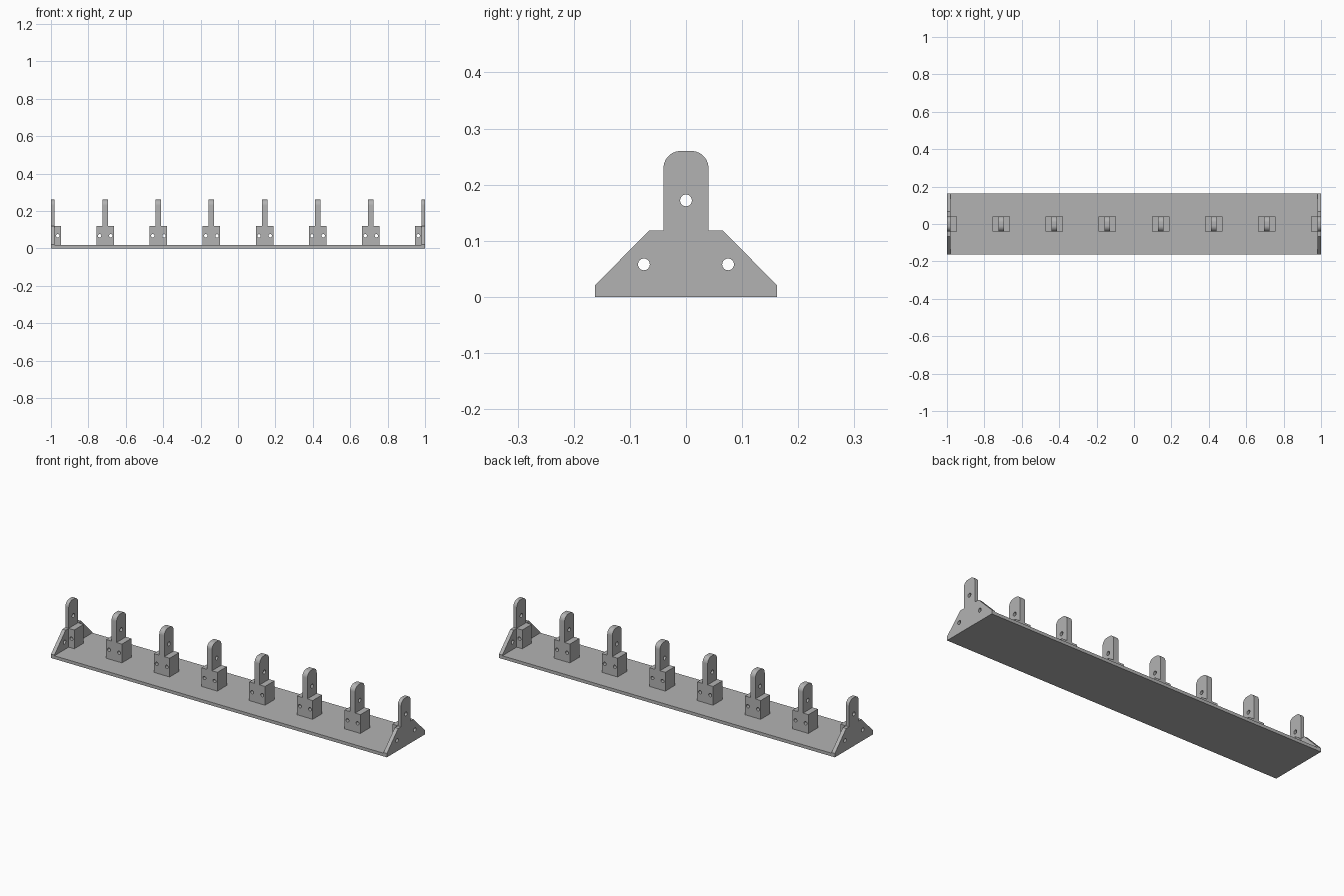
import bpy, bmesh, math
from mathutils import Matrix

if "Cube" in bpy.data.objects:
    bpy.data.objects.remove(bpy.data.objects["Cube"])

grey = bpy.data.materials.new("plain_grey")
grey.use_nodes = True
colour = (0.45, 0.45, 0.45, 1)
grey.diffuse_color = colour
grey.node_tree.nodes["Principled BSDF"].inputs["Base Color"].default_value = colour

HALF_Y = 0.162      # half depth of the base
BASE_Z = 0.017      # base thickness
BLOCK_Z = 0.118     # top of blocks and end plate shoulders
TOP_Z = 0.26
TAB_Y = 0.04        # half depth of tabs and blocks
CORNER = 0.03       # tab corner radius
HOLE = 0.0105
SPACING = 0.284
END_IN = 0.98       # inner face of the end plates

# Local profile axes to world: side profiles run along x, front ones along y
SIDE = Matrix(((0, 0, 1), (1, 0, 0), (0, 1, 0))).to_4x4()
FRONT = Matrix(((1, 0, 0), (0, 0, -1), (0, 1, 0))).to_4x4()


def arc(u, v, r, start, end, n):
    return [(u + r * math.cos(math.radians(start + (end - start) * i / n)),
             v + r * math.sin(math.radians(start + (end - start) * i / n)))
            for i in range(n + 1)]


def circle(u, v, r):
    return arc(u, v, r, 0, 360, 24)[:-1]


def extrude(name, loops, half, plane, offset):
    """Extrude an outline with holes both ways from its plane."""
    curve = bpy.data.curves.new(name, 'CURVE')
    curve.dimensions = '2D'
    curve.fill_mode = 'BOTH'
    curve.extrude = half
    for loop in loops:
        spline = curve.splines.new('POLY')
        spline.points.add(len(loop) - 1)
        for point, (u, v) in zip(spline.points, loop):
            point.co = (u, v, 0, 1)
        spline.use_cyclic_u = True
    temp = bpy.data.objects.new(name + "_curve", curve)
    bpy.context.collection.objects.link(temp)
    graph = bpy.context.evaluated_depsgraph_get()
    mesh = bpy.data.meshes.new_from_object(temp.evaluated_get(graph))
    bpy.data.objects.remove(temp)

    bm = bmesh.new()
    bm.from_mesh(mesh)
    bmesh.ops.remove_doubles(bm, verts=bm.verts, dist=1e-5)
    bm.transform(Matrix.Translation((offset, 0, 0)) @ plane)
    bmesh.ops.recalc_face_normals(bm, faces=bm.faces)
    bm.to_mesh(mesh)
    bm.free()
    mesh.materials.clear()
    mesh.materials.append(grey)
    mesh.shade_smooth()
    mesh.set_sharp_from_angle(angle=math.radians(30))
    obj = bpy.data.objects.new(name, mesh)
    bpy.context.collection.objects.link(obj)
    return obj


def rectangle(u0, u1, v0, v1):
    return [(u0, v0), (u1, v0), (u1, v1), (u0, v1)]


# Rounded tab outline, shared by tabs and end plates
flat = TAB_Y - CORNER
tab_top = (arc(flat, TOP_Z - CORNER, CORNER, 0, 90, 10)
           + arc(-flat, TOP_Z - CORNER, CORNER, 90, 180, 10))
tab = [(TAB_Y, BLOCK_Z)] + tab_top + [(-TAB_Y, BLOCK_Z)]
tab_hole = circle(0, 0.172, HOLE)

# Base
extrude("base_plate", [rectangle(-END_IN, END_IN, 0, BASE_Z)], HALF_Y, FRONT, 0)

# Middle blocks with two front holes, each carrying a tab
for i in range(6):
    x = (i - 2.5) * SPACING
    extrude(f"block_{i + 1}",
            [rectangle(-0.047, 0.047, BASE_Z, BLOCK_Z),
             circle(-0.03, 0.067, 0.009), circle(0.03, 0.067, 0.009)],
            TAB_Y, FRONT, x)
    extrude(f"tab_{i + 1}", [tab, tab_hole], 0.015, SIDE, x)

# End plates with sloped shoulders, and the half blocks inside them
right_half = [(HALF_Y, 0), (HALF_Y, 0.021), (0.066, BLOCK_Z)]
plate = right_half + tab + [(-y, z) for y, z in reversed(right_half)]
for side, label in ((1, "left"), (-1, "right")):
    extrude(label + "_end_plate",
            [plate, tab_hole, circle(-0.075, 0.058, HOLE), circle(0.075, 0.058, HOLE)],
            0.01, SIDE, side * 0.99)
    inner, outer = sorted((side * 0.947, side * END_IN))
    extrude(label + "_end_block",
            [rectangle(inner, outer, BASE_Z, BLOCK_Z), circle(side * 0.964, 0.067, 0.009)],
            TAB_Y, FRONT, 0)
